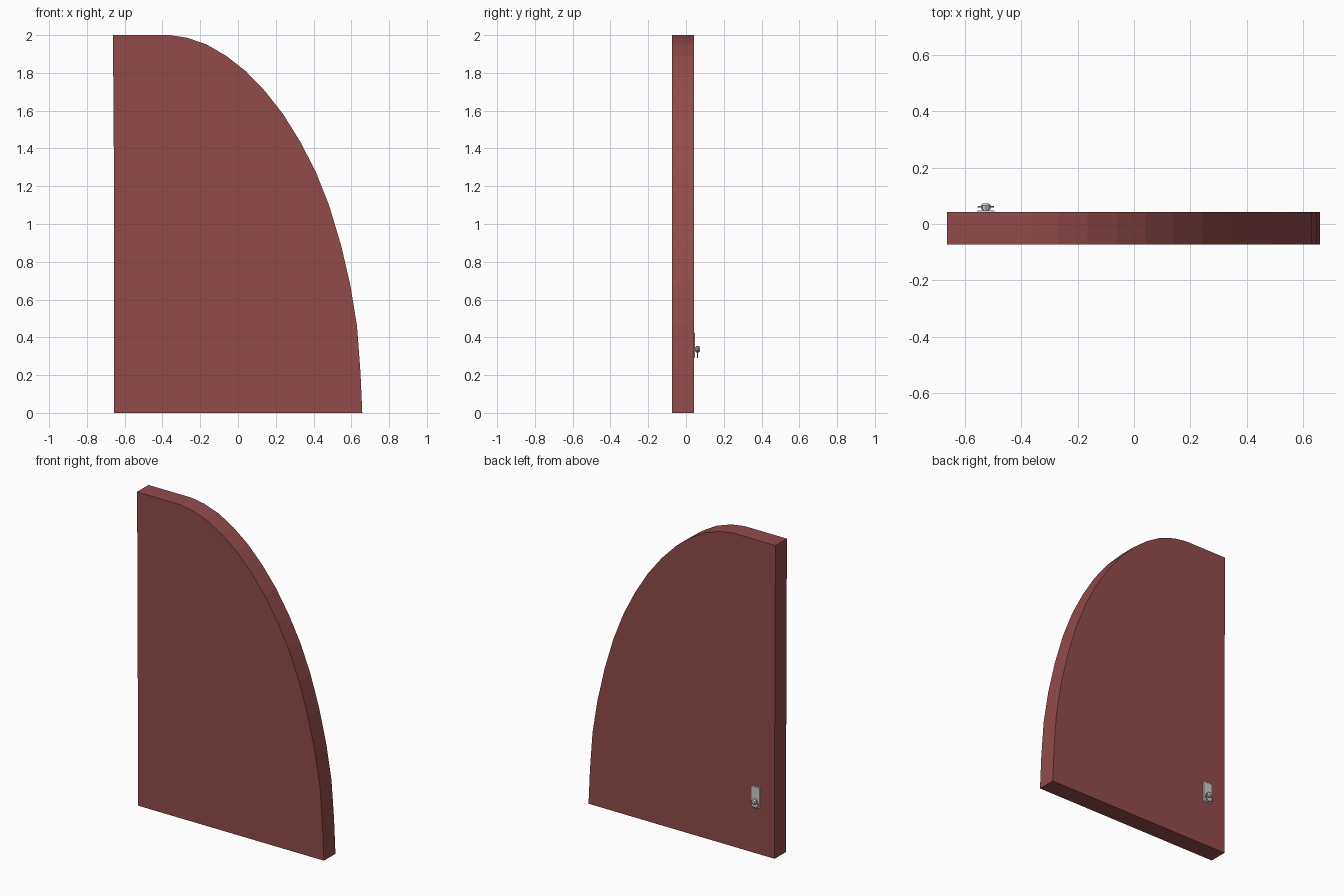
import bpy, bmesh, math
from mathutils import Matrix

if "Cube" in bpy.data.objects:
    bpy.data.objects.remove(bpy.data.objects["Cube"])


def prism(name, pts, y0, y1, inset=0.0):
    """Extrude an x/z outline from y0 to y1, optionally insetting the y1 face."""
    bm = bmesh.new()
    cx = sum(p[0] for p in pts) / len(pts)
    cz = sum(p[1] for p in pts) / len(pts)
    a = [bm.verts.new((x, y0, z)) for x, z in pts]
    b = [bm.verts.new((x - math.copysign(inset, x - cx), y1,
                       z - math.copysign(inset, z - cz))) for x, z in pts]
    bm.faces.new(a)
    bm.faces.new(b[::-1])
    n = len(pts)
    for i in range(n):
        j = (i + 1) % n
        bm.faces.new((a[i], b[i], b[j], a[j]))
    return finish(name, bm)


def finish(name, bm):
    bmesh.ops.recalc_face_normals(bm, faces=bm.faces)
    me = bpy.data.meshes.new(name)
    bm.to_mesh(me)
    bm.free()
    ob = bpy.data.objects.new(name, me)
    bpy.context.collection.objects.link(ob)
    return ob


# door panel: straight hinge side, curved closing side
outline = [(-0.656, 0), (-0.657, 1.30), (-0.662, 2.0), (-0.36, 2.0),
           (-0.27, 1.986), (-0.165, 1.95), (-0.06, 1.888), (0.04, 1.81),
           (0.14, 1.707), (0.24, 1.58), (0.33, 1.435), (0.41, 1.28),
           (0.482, 1.10), (0.545, 0.89), (0.595, 0.675), (0.63, 0.46),
           (0.648, 0.22), (0.658, 0)]
door = prism("door_panel", outline, -0.073, 0.043)
red = bpy.data.materials.new("red_paint")
red.diffuse_color = (0.29, 0.07, 0.07, 1)
red.use_nodes = True
red.node_tree.nodes["Principled BSDF"].inputs["Base Color"].default_value = red.diffuse_color
door.data.materials.append(red)

# back plate of the handle
hx, hz = -0.525, 0.337
prism("handle_plate", [(hx - 0.033, 0.29), (hx + 0.033, 0.29),
                       (hx + 0.033, 0.427), (hx - 0.033, 0.427)],
      0.042, 0.048, 0.005)

# stud holding the ring: short neck and wider head
bm = bmesh.new()
for r0, r1, y0, y1 in ((0.011, 0.011, 0.046, 0.054),
                       (0.016, 0.018, 0.052, 0.066),
                       (0.018, 0.011, 0.066, 0.073)):
    bmesh.ops.create_cone(
        bm, cap_ends=True, segments=8, radius1=r0, radius2=r1, depth=y1 - y0,
        matrix=Matrix.Translation((hx, (y0 + y1) / 2, hz))
        @ Matrix.Rotation(-math.pi / 2, 4, 'X'))
finish("handle_stud", bm)

# hanging pull ring
bpy.ops.mesh.primitive_torus_add(
    major_segments=14, minor_segments=6, major_radius=0.026, minor_radius=0.0035,
    location=(hx, 0.061, 0.319), rotation=(math.pi / 2, 0, 0))
bpy.context.object.name = "pull_ring"
